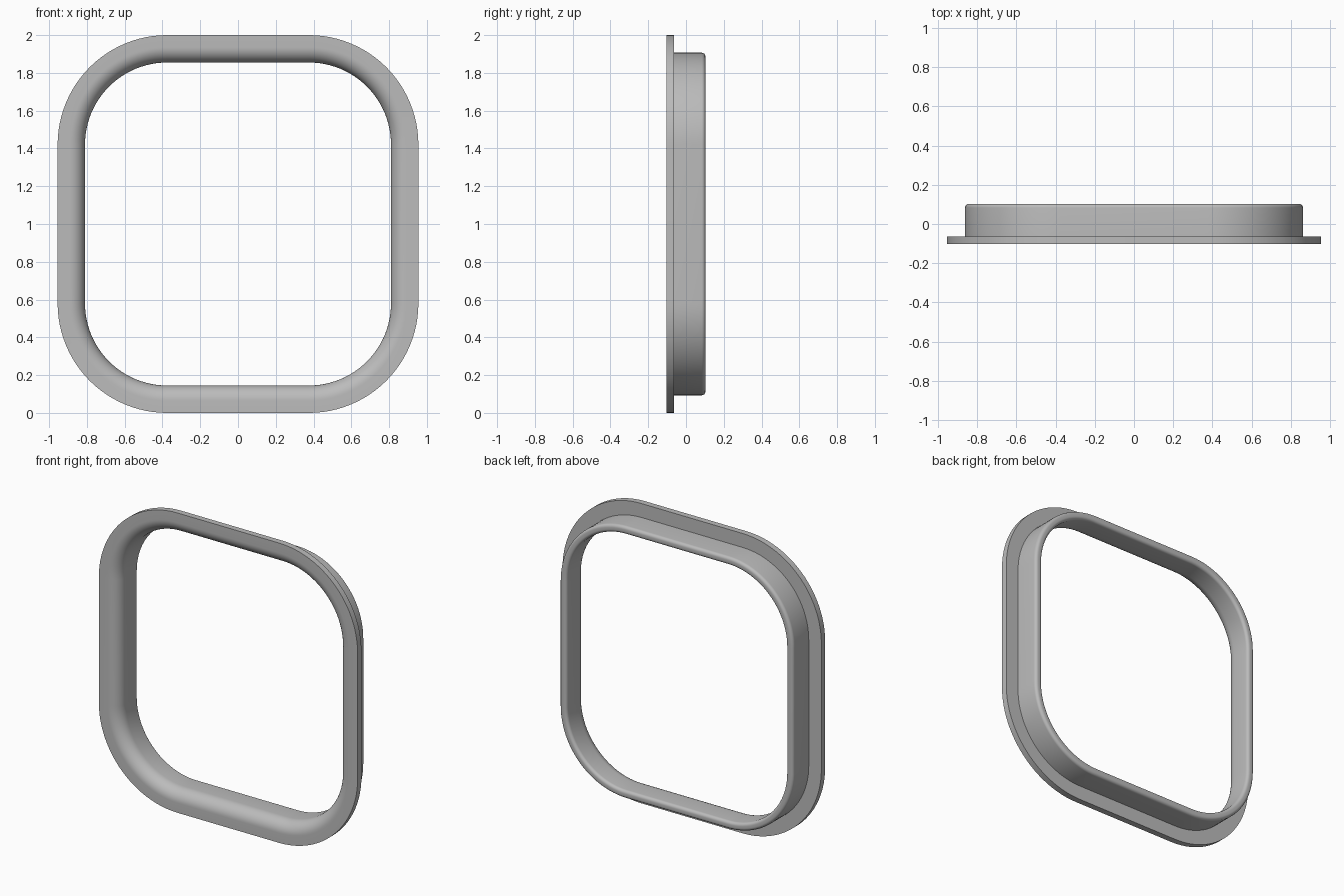
import bpy
import bmesh
from math import sin, cos, pi, radians

cube = bpy.data.objects.get("Cube")
if cube:
    bpy.data.objects.remove(cube, do_unlink=True)

HALF_W, HALF_H, RADIUS = 0.955, 1.0, 0.58
FRONT, FLANGE_BACK, BACK = -0.103, -0.063, 0.103
WALL_OUT, WALL_IN = 0.093, 0.145
CORNER_STEPS = 24


def arc(cd, cy, r, start, end, steps):
    """Points (inset, y) along an arc of the cross-section."""
    angles = [radians(start + (end - start) * i / steps) for i in range(steps + 1)]
    return [(cd + r * cos(a), cy + r * sin(a)) for a in angles]


# Cross-section: inset from the outer edge, depth
lip, rim = 0.08, 0.02
section = [(0, FLANGE_BACK), (0, FRONT)]
section += arc(WALL_IN - lip, FRONT + lip, lip, -90, 0, 12)
section += arc(WALL_IN - rim, BACK - rim, rim, 0, 90, 6)
section += arc(WALL_OUT + rim, BACK - rim, rim, 90, 180, 6)
section += [(WALL_OUT, FLANGE_BACK)]


def outline(inset, y):
    """Rounded rectangle loop, inset from the outer edge."""
    r = RADIUS - inset
    loop = []
    for q, (sx, sz) in enumerate([(1, 1), (-1, 1), (-1, -1), (1, -1)]):
        for i in range(CORNER_STEPS + 1):
            a = (q + i / CORNER_STEPS) * pi / 2
            loop.append((sx * (HALF_W - RADIUS) + r * cos(a), y,
                         HALF_H + sz * (HALF_H - RADIUS) + r * sin(a)))
    return loop


# Sweep the section around the outline
bm = bmesh.new()
loops = [[bm.verts.new(p) for p in outline(d, y)] for d, y in section]
for a, b in zip(loops, loops[1:] + loops[:1]):
    for i in range(len(a)):
        j = (i + 1) % len(a)
        bm.faces.new((a[i], a[j], b[j], b[i]))
bmesh.ops.recalc_face_normals(bm, faces=bm.faces)
mesh = bpy.data.meshes.new("flanged_frame")
bm.to_mesh(mesh)
bm.free()

frame = bpy.data.objects.new("flanged_frame", mesh)
bpy.context.collection.objects.link(frame)

# Plain grey
grey = bpy.data.materials.new("grey")
grey.use_nodes = True
colour = (0.5, 0.5, 0.5, 1)
grey.diffuse_color = colour
grey.node_tree.nodes["Principled BSDF"].inputs["Base Color"].default_value = colour
mesh.materials.append(grey)

# Smooth curves, crisp flange edges
bpy.ops.object.select_all(action="DESELECT")
frame.select_set(True)
bpy.context.view_layer.objects.active = frame
bpy.ops.object.shade_smooth_by_angle(angle=radians(30))
